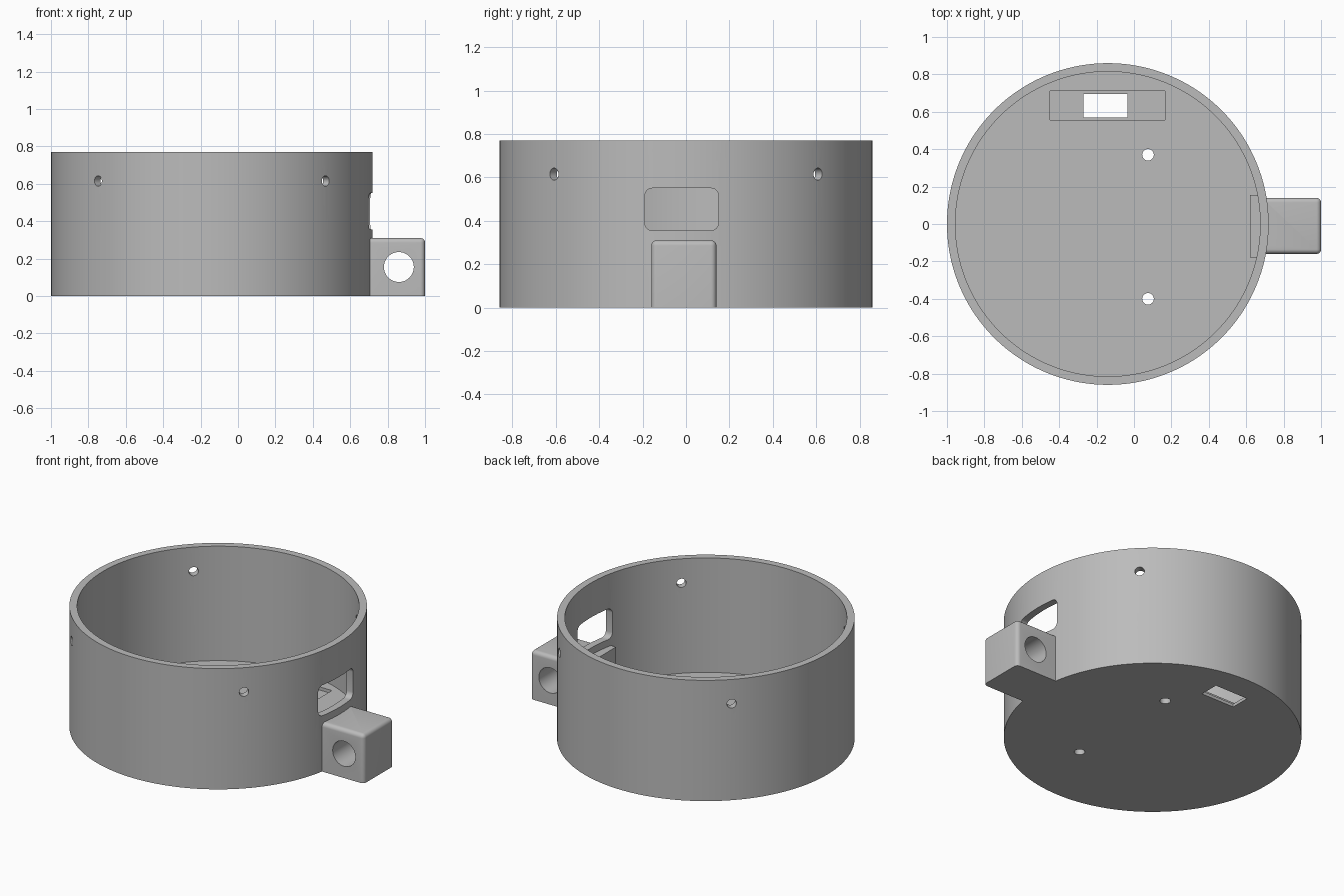
import bpy, bmesh, math
from mathutils import Matrix, Vector

if "Cube" in bpy.data.objects:
    bpy.data.objects.remove(bpy.data.objects["Cube"], do_unlink=True)

CX = -0.14                     # cup axis
R_OUT, R_IN = 0.86, 0.815
HEIGHT, FLOOR = 0.77, 0.04

grey = bpy.data.materials.new("plain grey")
grey.use_nodes = True
COLOUR = (0.5, 0.5, 0.5, 1)
grey.diffuse_color = COLOUR
grey.node_tree.nodes["Principled BSDF"].inputs["Base Color"].default_value = COLOUR


def finish(name, bm):
    mesh = bpy.data.meshes.new(name)
    bm.to_mesh(mesh)
    bm.free()
    mesh.materials.append(grey)
    obj = bpy.data.objects.new(name, mesh)
    bpy.context.collection.objects.link(obj)
    return obj


def box(name, low, high, bevel=0.0, pick=None):
    """Box between two corners; edges accepted by pick are rounded."""
    low, high = Vector(low), Vector(high)
    bm = bmesh.new()
    bmesh.ops.create_cube(bm, size=1)
    for v in bm.verts:
        v.co = (low + high) / 2 + v.co * (high - low)
    if bevel:
        edges = [e for e in bm.edges if pick(e)]
        bmesh.ops.bevel(bm, geom=edges, offset=bevel, segments=6,
                        profile=0.5, affect='EDGES')
    return finish(name, bm)


def rod(name, centre, radius, length, axis=(0, 0, 1), sides=32):
    """Cylinder along any axis."""
    turn = Vector((0, 0, 1)).rotation_difference(Vector(axis)).to_matrix().to_4x4()
    bm = bmesh.new()
    bmesh.ops.create_cone(bm, cap_ends=True, segments=sides, radius1=radius,
                          radius2=radius, depth=length,
                          matrix=Matrix.Translation(centre) @ turn)
    return finish(name, bm)


def combine(target, tool, operation):
    """Apply a boolean and remove the tool object."""
    tool.hide_render = True
    mod = target.modifiers.new("combine", 'BOOLEAN')
    mod.operation, mod.object, mod.solver = operation, tool, 'EXACT'
    graph = bpy.context.evaluated_depsgraph_get()
    mesh = bpy.data.meshes.new_from_object(target.evaluated_get(graph))
    target.modifiers.clear()
    target.data = mesh
    bpy.data.objects.remove(tool, do_unlink=True)


# Round cup with a thin wall and floor
cup = rod("cup_body", (CX, 0, HEIGHT / 2), R_OUT, HEIGHT, sides=144)
combine(cup, rod("cavity", (CX, 0, FLOOR + 0.5), R_IN, 1, sides=144), 'DIFFERENCE')

# Side lug with rounded outer edges, and its backing block inside the wall
def lug_edge(edge):
    mid = (edge.verts[0].co + edge.verts[1].co) / 2
    along_x = abs(edge.verts[0].co.x - edge.verts[1].co.x) > 0.1
    return mid.z > 0.3 or (mid.z > 0.1 and mid.x > 0.9 and not along_x)

lug = box("side_lug", (0.68, -0.16, 0), (1, 0.14, 0.31), 0.025, lug_edge)
combine(lug, rod("lug_hole", (0.86, 0, 0.155), 0.08, 1, (0, 1, 0), 48), 'DIFFERENCE')
combine(cup, lug, 'UNION')
combine(cup, box("inner_block", (0.62, -0.18, 0.01), (0.69, 0.155, 0.31)), 'UNION')

# Rounded window above the lug
def along_x(edge):
    return abs(edge.verts[0].co.x - edge.verts[1].co.x) > 0.1

combine(cup, box("window", (0.5, -0.19, 0.355), (0.9, 0.15, 0.55), 0.035, along_x),
        'DIFFERENCE')

# Four screw holes near the rim
for sx in (-1, 1):
    for sy in (-1, 1):
        combine(cup, rod("screw_hole", (CX + sx * 0.6, sy * 0.6, 0.615), 0.028, 0.3,
                         (sx, sy, 0)), 'DIFFERENCE')

# Two floor holes, and a socket opening in a shallow recess
for y in (0.37, -0.4):
    combine(cup, rod("floor_hole", (0.075, y, 0), 0.031, 0.3), 'DIFFERENCE')
combine(cup, box("recess", (-0.45, 0.555, 0.02), (0.165, 0.71, 0.2)), 'DIFFERENCE')
combine(cup, box("socket", (-0.27, 0.57, -0.1), (-0.035, 0.695, 0.2)), 'DIFFERENCE')

# Smooth curved walls, sharp rims
bpy.ops.object.select_all(action='DESELECT')
cup.select_set(True)
bpy.context.view_layer.objects.active = cup
bpy.ops.object.shade_smooth_by_angle(angle=math.radians(30))
